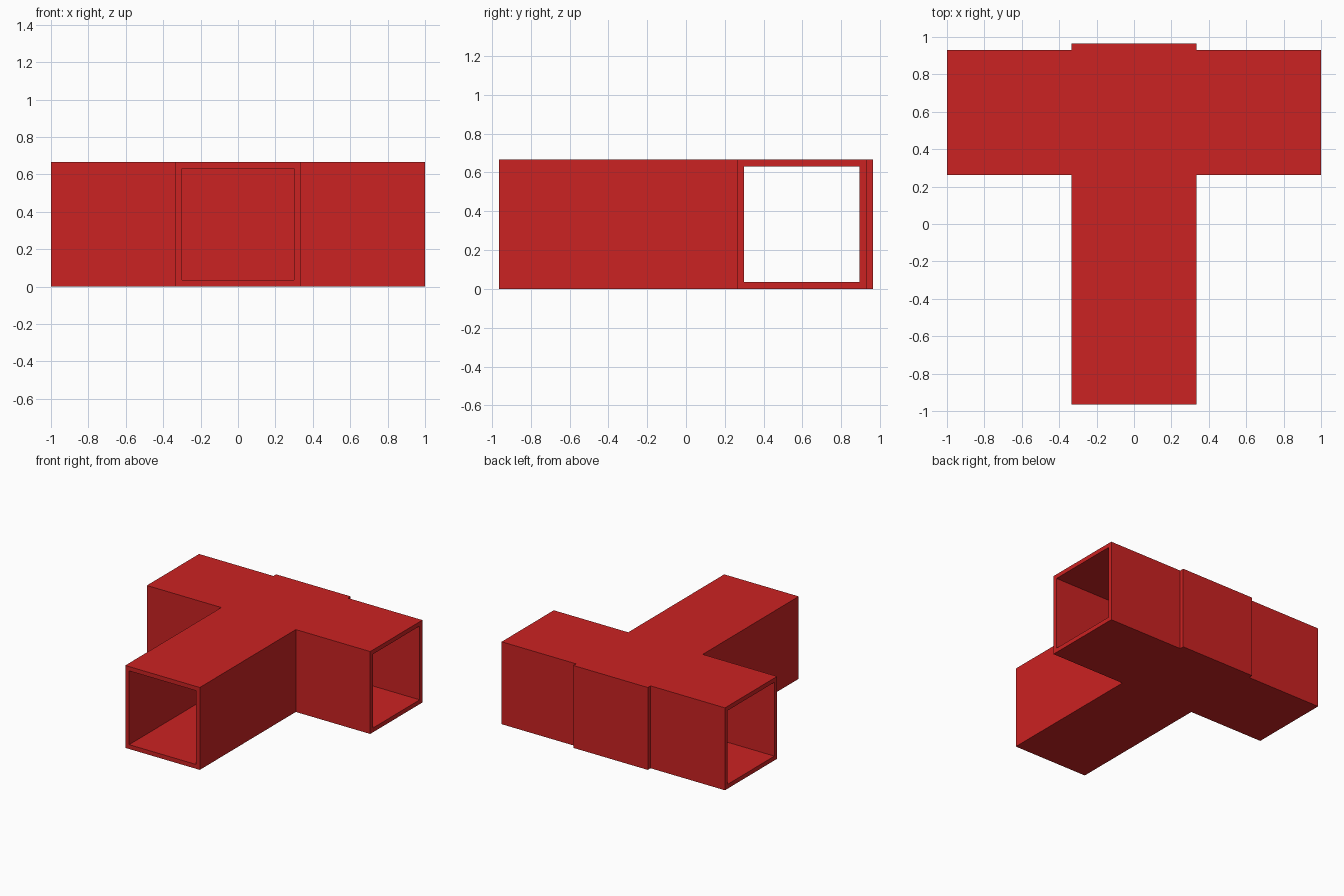
import bpy
from mathutils import Vector

default = bpy.data.objects.get("Cube")
if default:
    bpy.data.objects.remove(default, do_unlink=True)

# Overall measurements
SIZE = 0.667      # outer width and height of each duct
WALL = 0.035      # wall thickness
HALF = SIZE / 2
FRONT, BACK = -0.965, 0.965
CROSS_BACK = BACK - WALL
CROSS_FRONT = CROSS_BACK - SIZE

red = bpy.data.materials.new("red")
red.use_nodes = True
colour = (0.6, 0.016, 0.016, 1)
red.diffuse_color = colour
red.node_tree.nodes["Principled BSDF"].inputs["Base Color"].default_value = colour


def box(name, low, high):
    """Axis-aligned box between two corners."""
    low, high = Vector(low), Vector(high)
    bpy.ops.mesh.primitive_cube_add(size=1, location=(low + high) / 2)
    obj = bpy.context.object
    obj.name = name
    obj.scale = high - low
    bpy.ops.object.transform_apply(location=True, rotation=False, scale=True)
    obj.data.materials.append(red)
    return obj


def combine(target, tool, operation):
    """Apply a boolean, then remove the tool object."""
    tool.hide_render = True
    mod = target.modifiers.new(operation.lower(), "BOOLEAN")
    mod.operation, mod.solver, mod.object = operation, "EXACT", tool
    bpy.context.view_layer.objects.active = target
    bpy.ops.object.modifier_apply(modifier=mod.name)
    bpy.data.objects.remove(tool, do_unlink=True)


# Solid T: crossing duct plus stem that stands slightly proud at the back
tee = box("t_shaped_duct", (-1, CROSS_FRONT, 0), (1, CROSS_BACK, SIZE))
stem = box("stem", (-HALF, FRONT, 0), (HALF, BACK, SIZE))
combine(tee, stem, "UNION")

# Crossing bore, open at both sides
cross_bore = box("cross_bore", (-1.1, CROSS_FRONT + WALL, WALL),
                 (1.1, CROSS_BACK - WALL, SIZE - WALL))
combine(tee, cross_bore, "DIFFERENCE")

# Stem bore, open at the front and closed by the back plate
stem_bore = box("stem_bore", (WALL - HALF, FRONT - 0.1, WALL),
                (HALF - WALL, BACK - WALL, SIZE - WALL))
combine(tee, stem_bore, "DIFFERENCE")
